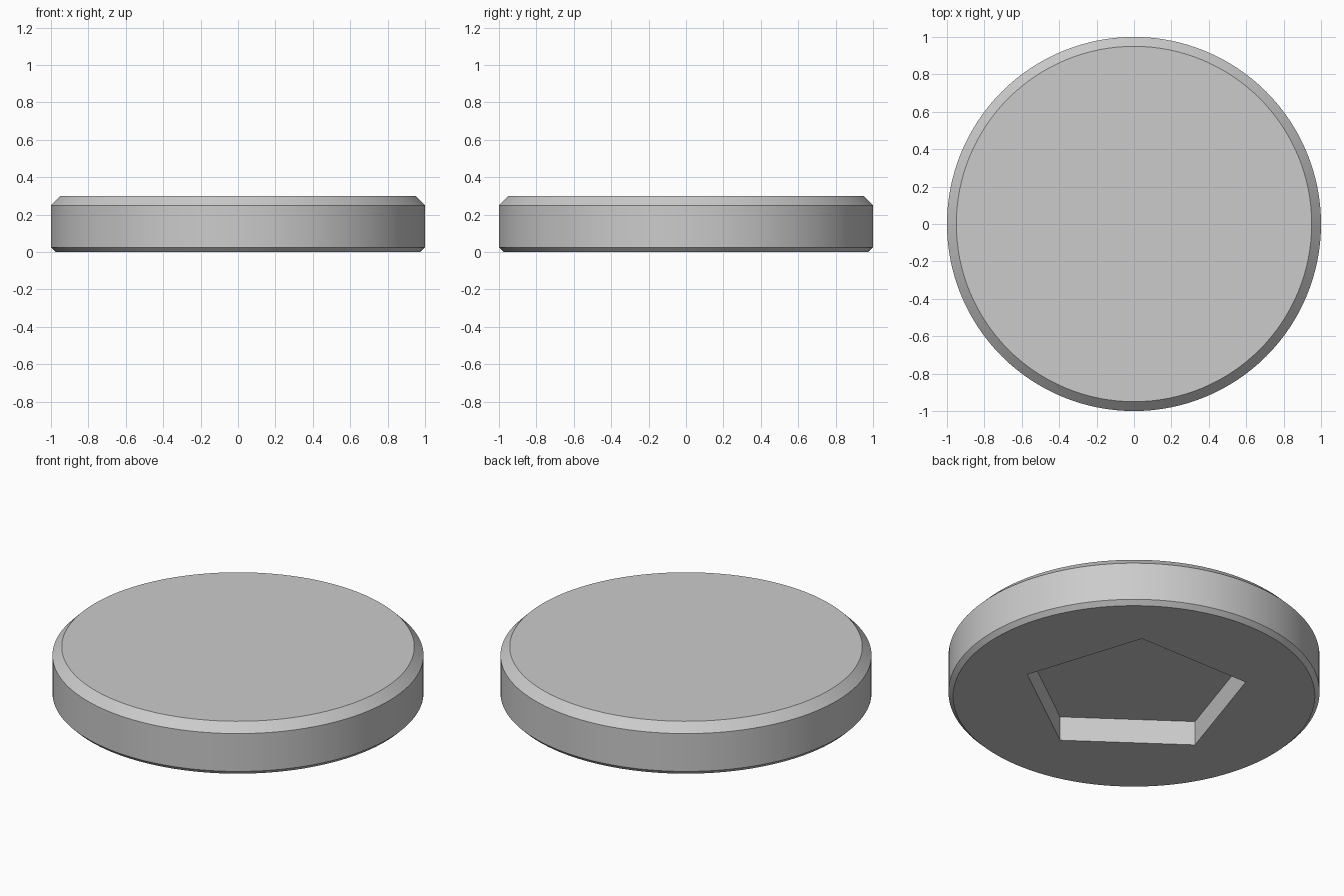
import bpy
import bmesh
from math import cos, sin, pi, radians

if "Cube" in bpy.data.objects:
    bpy.data.objects.remove(bpy.data.objects["Cube"], do_unlink=True)

# Single plain grey
grey = bpy.data.materials.new("plain_grey")
grey.use_nodes = True
colour = (0.6, 0.6, 0.6, 1)
grey.diffuse_color = colour
grey.node_tree.nodes["Principled BSDF"].inputs["Base Color"].default_value = colour


def stacked_rings(name, profile, sides, start=0.0):
    """Closed solid from (radius, height) rings, listed bottom to top."""
    bm = bmesh.new()
    rings = []
    for r, z in profile:
        angles = [start + 2 * pi * i / sides for i in range(sides)]
        rings.append([bm.verts.new((r * cos(a), r * sin(a), z)) for a in angles])
    for low, high in zip(rings, rings[1:]):
        for i in range(sides):
            j = (i + 1) % sides
            bm.faces.new((low[i], low[j], high[j], high[i]))
    bm.faces.new(rings[0][::-1])
    bm.faces.new(rings[-1])
    mesh = bpy.data.meshes.new(name)
    bm.to_mesh(mesh)
    bm.free()
    mesh.materials.append(grey)
    obj = bpy.data.objects.new(name, mesh)
    bpy.context.collection.objects.link(obj)
    return obj


# Disc with a wide top chamfer and a narrow bottom chamfer
disc = stacked_rings(
    "chamfered_disc",
    [(0.975, 0), (1, 0.025), (1, 0.25), (0.95, 0.3)],
    sides=128,
)

# Five-sided pocket sunk into the underside, one corner towards the front
cutter = stacked_rings(
    "pocket_cutter", [(0.62, -0.1), (0.62, 0.145)], sides=5, start=radians(-90)
)
cutter.hide_render = True

pocket = disc.modifiers.new("pocket", "BOOLEAN")
pocket.operation = "DIFFERENCE"
pocket.solver = "EXACT"
pocket.object = cutter

bpy.ops.object.select_all(action="DESELECT")
disc.select_set(True)
bpy.context.view_layer.objects.active = disc
bpy.ops.object.modifier_apply(modifier=pocket.name)
bpy.data.objects.remove(cutter, do_unlink=True)

# Smooth round wall, crisp chamfers and pocket edges
bpy.ops.object.shade_smooth_by_angle(angle=radians(30))
